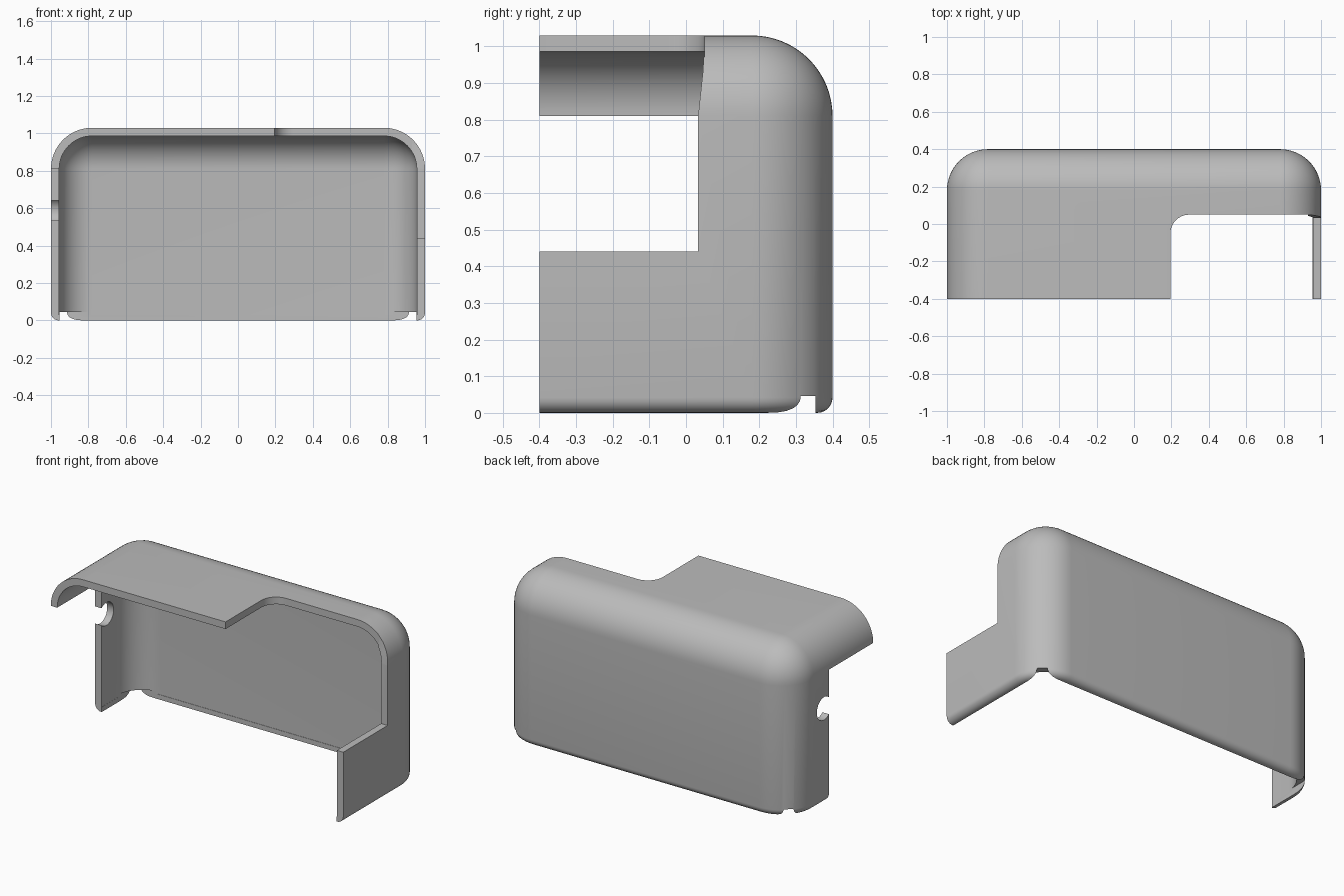
import bpy, bmesh
from math import cos, sin, pi, radians
from mathutils import Matrix

if "Cube" in bpy.data.objects:
    bpy.data.objects.remove(bpy.data.objects["Cube"], do_unlink=True)

grey = bpy.data.materials.new("plain grey")
grey.use_nodes = True
COLOUR = (0.5, 0.5, 0.5, 1)
grey.diffuse_color = COLOUR
grey.node_tree.nodes["Principled BSDF"].inputs["Base Color"].default_value = COLOUR

FRONT, BACK, TOP = -0.4, 0.4, 1.03
RADIUS, WALL, FLOOR = 0.22, 0.044, 0.046


def finish(name, bm):
    bmesh.ops.recalc_face_normals(bm, faces=bm.faces)
    mesh = bpy.data.meshes.new(name)
    bm.to_mesh(mesh)
    bm.free()
    mesh.materials.append(grey)
    obj = bpy.data.objects.new(name, mesh)
    bpy.context.collection.objects.link(obj)
    return obj


def box_bmesh(x0, x1, y0, y1, z0, z1):
    bm = bmesh.new()
    bmesh.ops.create_cube(bm, size=1)
    size = Matrix.Diagonal((x1 - x0, y1 - y0, z1 - z0, 1))
    centre = Matrix.Translation(((x0 + x1) / 2, (y0 + y1) / 2, (z0 + z1) / 2))
    bmesh.ops.transform(bm, matrix=centre @ size, verts=bm.verts)
    return bm


def bevel(bm, edges, radius, segments):
    bmesh.ops.bevel(bm, geom=edges, offset=radius, offset_type='OFFSET',
                    segments=segments, profile=0.5, affect='EDGES', clamp_overlap=False)


def rounded_body(name, half, front, back, bottom, top, radius, foot=0):
    """Box rounded on its top and back edges; the front stays flat."""
    bm = box_bmesh(-half, half, front, back, bottom, top)

    def on(edge, axis, value):
        return all(abs(v.co[axis] - value) < 1e-4 for v in edge.verts)

    big = [e for e in bm.edges if not on(e, 1, front) and not on(e, 2, bottom)]
    bevel(bm, big, radius, 16)
    if foot:
        rim = [e for e in bm.edges if on(e, 2, bottom) and not on(e, 1, front)]
        bevel(bm, rim, foot, 6)
    return finish(name, bm)


def prism(name, outline, axis, start, length):
    """Extrude a 2D outline along x (outline in y, z) or z (outline in x, y)."""
    bm = bmesh.new()
    place = (lambda a, b: (start, a, b)) if axis == 0 else (lambda a, b: (a, b, start))
    face = bm.faces.new([bm.verts.new(place(a, b)) for a, b in outline])
    moved = bmesh.ops.extrude_face_region(bm, geom=[face])["geom"]
    shift = [0, 0, 0]
    shift[axis] = length
    bmesh.ops.translate(bm, vec=shift, verts=[v for v in moved if isinstance(v, bmesh.types.BMVert)])
    return finish(name, bm)


def arc(cx, cy, r, a0, a1, n):
    return [(cx + r * cos(a0 + (a1 - a0) * i / n), cy + r * sin(a0 + (a1 - a0) * i / n))
            for i in range(n + 1)]


# Outer body
shell = rounded_body("cover_shell", 1, FRONT, BACK, 0, TOP, RADIUS, foot=0.042)

# Hollow inside, and the open underside with square corners that notch the rim
cutters = [
    rounded_body("cavity", 1 - WALL, -0.7, BACK - WALL, 0.03, TOP - WALL, RADIUS - WALL),
    finish("underside_opening", box_bmesh(-0.955, 0.955, -0.8, 0.354, -0.2, FLOOR)),
]

# Cut-away of the top on the left, with a rounded inner corner
cutters.append(prism("top_cutaway",
                     [(0.195, -0.8), (0.93, -0.8), (0.93, 0.05)]
                     + arc(0.295, -0.05, 0.1, pi / 2, pi, 10), 2, 0.9, 0.4))

# Cut-away of the left wall above the low wing
cutters.append(prism("left_cutaway",
                     [(-0.9, 0.44), (0.033, 0.44), (0.033, 0.81), (0.047, 0.94),
                      (0.05, 1.3), (-0.9, 1.3)], 0, 0.91, 0.4))

# Cut-away of the right wall under the curved top edge
cutters.append(finish("right_cutaway", box_bmesh(-1.3, -0.85, -0.9, 0.033, -0.3, 0.81)))

# Round cable hole at the edge of the right wall
cutters.append(prism("cable_hole", arc(0.08, 0.588, 0.071, 0, 2 * pi * 31 / 32, 31), 0, -1.2, 0.35))

bpy.ops.object.select_all(action='DESELECT')
bpy.context.view_layer.objects.active = shell
shell.select_set(True)
for cutter in cutters:
    mod = shell.modifiers.new(cutter.name, 'BOOLEAN')
    mod.operation = 'DIFFERENCE'
    mod.solver = 'EXACT'
    mod.object = cutter
    bpy.ops.object.modifier_apply(modifier=mod.name)
    bpy.data.objects.remove(cutter, do_unlink=True)

bpy.ops.object.shade_smooth_by_angle(angle=radians(30))
